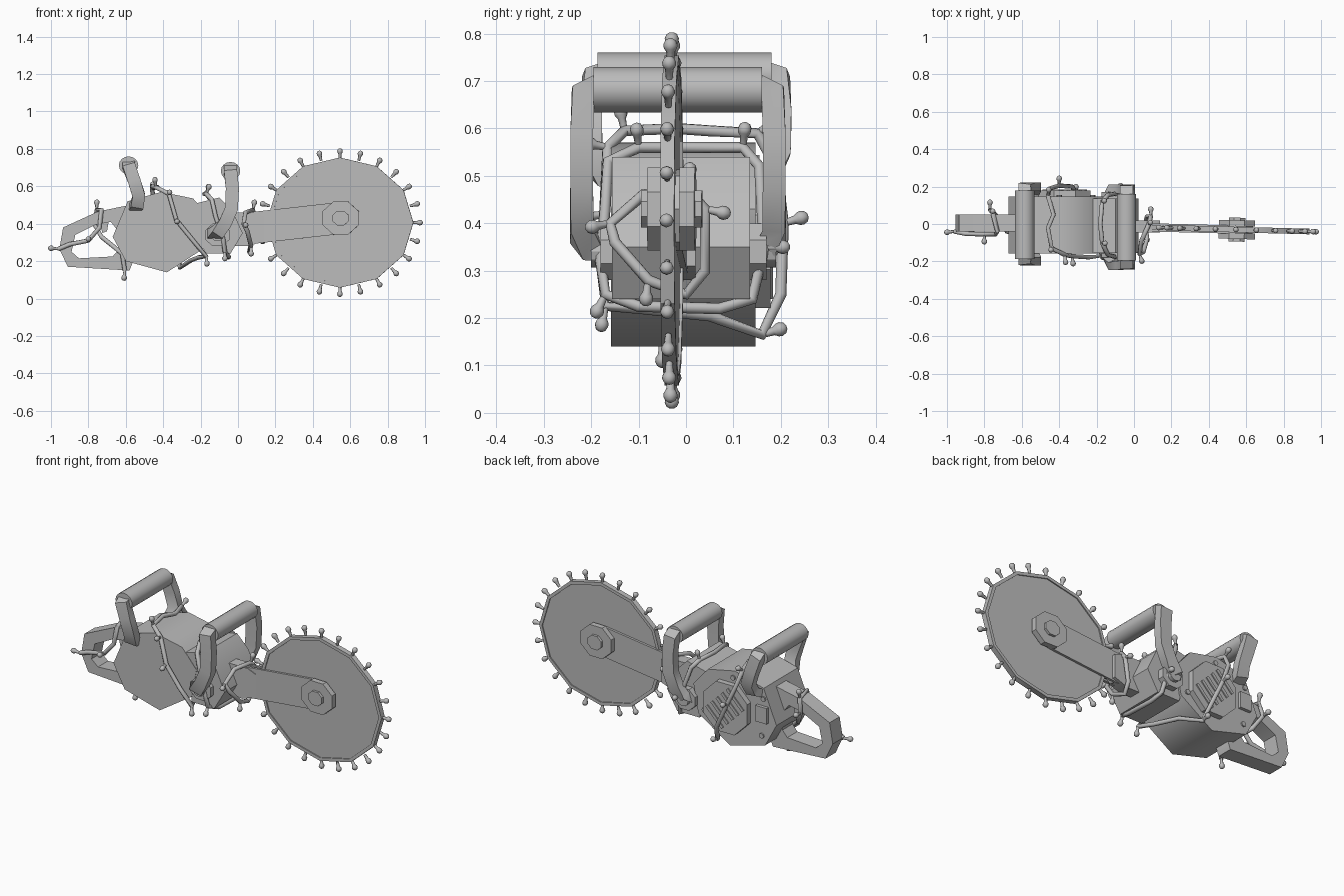
import bpy
import bmesh
from math import sin, cos, pi, radians
from mathutils import Vector, Matrix

cube = bpy.data.objects.get("Cube")
if cube:
    bpy.data.objects.remove(cube)

gray = bpy.data.materials.new("plain gray")
gray.use_nodes = True
gray.diffuse_color = (0.5, 0.5, 0.5, 1)
gray.node_tree.nodes["Principled BSDF"].inputs["Base Color"].default_value = (0.5, 0.5, 0.5, 1)


def finish(name, bm, angle=30):
    """Turn a bmesh into a shaded object."""
    bmesh.ops.recalc_face_normals(bm, faces=bm.faces)
    mesh = bpy.data.meshes.new(name)
    bm.to_mesh(mesh)
    bm.free()
    mesh.materials.append(gray)
    obj = bpy.data.objects.new(name, mesh)
    bpy.context.collection.objects.link(obj)
    bpy.ops.object.select_all(action='DESELECT')
    obj.select_set(True)
    bpy.context.view_layer.objects.active = obj
    bpy.ops.object.shade_smooth_by_angle(angle=radians(angle))
    return obj


def skin(bm, rings, close=False):
    """Bridge consecutive vertex loops with quads."""
    pairs = list(zip(rings, rings[1:]))
    if close:
        pairs.append((rings[-1], rings[0]))
    for a, b in pairs:
        for i in range(len(a)):
            j = (i + 1) % len(a)
            bm.faces.new((a[i], a[j], b[j], b[i]))


def prism(name, profile, y0, y1, angle=30):
    """Extrude an xz outline from y0 to y1."""
    bm = bmesh.new()
    rings = [[bm.verts.new((x, y, z)) for x, z in profile] for y in (y0, y1)]
    skin(bm, rings)
    for ring in rings:
        bm.faces.new(ring)
    return finish(name, bm, angle)


def frame(name, outer, inner, y0, y1):
    """Extrude a closed xz outline that has a hole."""
    bm = bmesh.new()
    loops = ((outer, y0), (outer, y1), (inner, y1), (inner, y0))
    skin(bm, [[bm.verts.new((x, y, z)) for x, z in loop] for loop, y in loops], True)
    return finish(name, bm)


def ngon(cx, cz, rx, rz, sides, turn=0.0):
    angles = [2 * pi * i / sides + turn for i in range(sides)]
    return [(cx + rx * cos(a), cz + rz * sin(a)) for a in angles]


def strap(name, path, width, thick):
    """Sweep a flat rectangular section along a path."""
    pts = [Vector(p) for p in path]
    bm = bmesh.new()
    rings = []
    for i, p in enumerate(pts):
        t = (pts[min(i + 1, len(pts) - 1)] - pts[max(i - 1, 0)]).normalized()
        a = Vector((1, 0, 0))
        a = (a - t * a.dot(t)).normalized()
        b = t.cross(a)
        rings.append([bm.verts.new(p + a * u * width / 2 + b * v * thick / 2)
                      for u, v in ((-1, -1), (1, -1), (1, 1), (-1, 1))])
    skin(bm, rings)
    bm.faces.new(rings[0])
    bm.faces.new(rings[-1])
    return finish(name, bm)


def stud(name, base, direction):
    """Small peg that swells into a rounded knob."""
    bm = bmesh.new()
    rings = []
    for r, h in ((0.007, 0), (0.009, 0.026), (0.014, 0.034), (0.015, 0.042), (0.011, 0.051), (0.004, 0.055)):
        rings.append([bm.verts.new((r * cos(k * pi / 4), r * sin(k * pi / 4), h)) for k in range(8)])
    skin(bm, rings)
    bm.faces.new(rings[-1])
    turn = Vector(direction).to_track_quat('Z', 'Y').to_matrix().to_4x4()
    bmesh.ops.transform(bm, matrix=Matrix.Translation(base) @ turn, verts=bm.verts)
    return finish(name, bm, 60)


def cord(name, pts, closed, studs):
    """Bent round cord with studs at chosen points."""
    curve = bpy.data.curves.new(name, 'CURVE')
    curve.dimensions = '3D'
    curve.bevel_depth = 0.012
    curve.bevel_resolution = 2
    curve.use_fill_caps = True
    line = curve.splines.new('POLY')
    line.points.add(len(pts) - 1)
    for point, co in zip(line.points, pts):
        point.co = (*co, 1)
    line.use_cyclic_u = closed
    curve.materials.append(gray)
    obj = bpy.data.objects.new(name, curve)
    bpy.context.collection.objects.link(obj)
    bpy.ops.object.select_all(action='DESELECT')
    obj.select_set(True)
    bpy.context.view_layer.objects.active = obj
    bpy.ops.object.convert(target='MESH')
    bpy.ops.object.shade_smooth_by_angle(angle=radians(50))
    for i, direction in studs:
        stud(name + "_stud", pts[i], direction)


# Engine housing and front block
prism("engine_housing", [(-.67, .33), (-.59, .52), (-.41, .57), (-.24, .535),
                         (-.15, .43), (-.18, .27), (-.38, .14), (-.6, .2)], -.158, .147, 50)
prism("front_block", [(-.22, .51), (-.1, .54), (-.03, .47), (.025, .35),
                      (-.04, .24), (-.18, .24)], -.156, .135, 50)

# Vent cover with slanted ribs and screws
prism("vent_cover", ngon(-.37, .36, .15, .15, 8, pi / 8), .14, .178)
for k in range(-2, 3):
    cx, cz = -.37 + k * .032, .36 - k * .032
    prism("vent_rib", [(cx + s * .05 + e, cz + s * .05 - e)
                       for s, e in ((-1, -.006), (1, -.006), (1, .006), (-1, .006))], .175, .184)
for x, z in ((-.59, .46), (-.58, .25), (-.4, .53), (-.22, .3)):
    prism("housing_screw", ngon(x, z, .014, .014, 8), .14, .155)
prism("starter_block", [(-.62, .33), (-.55, .33), (-.55, .42), (-.62, .42)], .14, .165)

# Cutting blade, hub and arm, leaning slightly to one side
CX, CZ, CY = .545, .406, -.03
parts = [prism("blade_disc", ngon(CX, CZ, .385, .34, 12), CY - .009, CY + .009),
         frame("blade_rim", ngon(CX, CZ, .393, .348, 12), ngon(CX, CZ, .375, .33, 12),
               CY - .015, CY + .015)]
for i in range(24):
    a = 2 * pi * i / 24
    out = Vector((cos(a) * .348, 0, sin(a) * .393))
    base = (CX + .388 * cos(a), CY, CZ + .342 * sin(a))
    parts.append(stud("blade_tooth", base, out))
arm = [(-.08, .445), (.14, .47), (.52, .513), (.6, .5), (.635, .43), (.6, .36), (.53, .343), (.06, .29), (-.08, .28)]
for side in (-1, 1):
    for name, shape, near, far in (("blade_arm", arm, .008, .022),
                                   ("hub_plate", ngon(.55, .43, .105, .095, 8, pi / 8), .018, .05),
                                   ("hub_bolt", ngon(.55, .43, .047, .042, 8, pi / 8), .05, .064)):
        parts.append(prism(name, shape, CY + side * near, CY + side * far))
pivot = Matrix.Translation((CX, CY, 0))
for obj in parts:
    obj.matrix_world = pivot @ Matrix.Rotation(-.026, 4, 'Z') @ pivot.inverted()
prism("arm_bracket", [(-.06, .46), (.09, .46), (.14, .44), (.14, .31), (.06, .28), (-.06, .28)], -.045, .02)

# Carrying handles: a round grip between two bent straps
prism("front_grip", ngon(-.04, .682, .052, .048, 16), -.195, .16, 50)
prism("rear_grip", ngon(-.585, .712, .052, .048, 16), -.187, .18, 50)
front_path = [(-.04, .17, .69), (-.04, .2, .68), (-.03, .203, .59), (-.035, .203, .48),
              (-.07, .203, .4), (-.11, .195, .355), (-.13, .16, .345), (-.13, .13, .345)]
rear_path = [(-.585, .165, .72), (-.585, .195, .71), (-.555, .2, .63), (-.53, .198, .55),
             (-.54, .175, .5), (-.55, .14, .49)]
for side in (-1, 1):
    strap("front_handle_strap", [(x, side * y - .017, z) for x, y, z in front_path], .07, .048)
    strap("rear_handle_strap", [(x, side * y, z) for x, y, z in rear_path], .068, .045)
    prism("handle_pivot", ngon(-.11, .34, .07, .065, 8, pi / 8), side * .13, side * .175 - .005)
    prism("pivot_bolt", ngon(-.11, .34, .035, .033, 12), side * .17, side * .195 - .005)

# Rear trigger handle
frame("trigger_handle",
      [(-.935, .38), (-.75, .465), (-.58, .5), (-.56, .36), (-.56, .2), (-.58, .15), (-.91, .17), (-.955, .265)],
      [(-.87, .34), (-.76, .395), (-.68, .41), (-.64, .36), (-.64, .26), (-.67, .225), (-.85, .215), (-.89, .25)],
      -.04, .05)
prism("trigger", [(-.74, .41), (-.69, .42), (-.7, .36), (-.725, .35)], -.015, .025)

# Studded cords wrapped around the machine
cord("housing_cord",
     [(-.46, .15, .59), (-.43, .05, .595), (-.46, -.02, .6), (-.44, -.13, .595), (-.37, -.165, .56),
      (-.33, -.172, .42), (-.24, -.178, .31), (-.17, -.17, .225), (-.21, -.09, .22), (-.25, .05, .205),
      (-.31, .16, .165), (-.33, .2, .25), (-.4, .205, .4), (-.45, .19, .52)], True,
     [(0, (.1, .8, .5)), (3, (-.1, -.2, 1)), (4, (.1, -1, .2)), (5, (.1, -1, -.2)),
      (7, (.1, -.2, -1)), (10, (0, 1, .3)), (12, (0, 1, .3))])
cord("block_cord",
     [(-.14, -.165, .53), (-.17, -.1, .56), (-.18, 0, .56), (-.17, .12, .56), (-.14, .155, .52),
      (-.08, .165, .35), (-.06, .14, .24), (-.05, .07, .22), (-.05, -.1, .225), (-.07, -.17, .25),
      (-.08, -.18, .32), (-.12, -.17, .44)], True,
     [(1, (.4, -.1, 1)), (3, (.3, .1, 1)), (5, (.2, 1, 0)), (9, (0, -.5, -1))])
cord("arm_cord",
     [(.03, -.16, .4), (.05, -.15, .36), (.07, -.08, .28), (.06, 0, .25), (.07, .04, .3),
      (.09, .04, .43), (.08, 0, .475), (.04, -.09, .46)], True,
     [(0, (.3, -1, -.2)), (2, (0, -.1, -1)), (5, (0, 1, -.2)), (6, (.2, .2, 1))])
cord("trigger_cord",
     [(-.96, -.04, .265), (-.9, -.052, .29), (-.8, -.055, .31), (-.74, -.055, .38), (-.73, -.04, .475),
      (-.755, .06, .475), (-.77, .075, .4), (-.73, .04, .33), (-.68, -.04, .29), (-.62, -.055, .24),
      (-.605, -.05, .15)], False,
     [(0, (-1, -.1, .1)), (2, (0, -1, .2)), (5, (0, .2, 1)), (6, (0, 1, .1)), (10, (-.1, 0, -1))])
